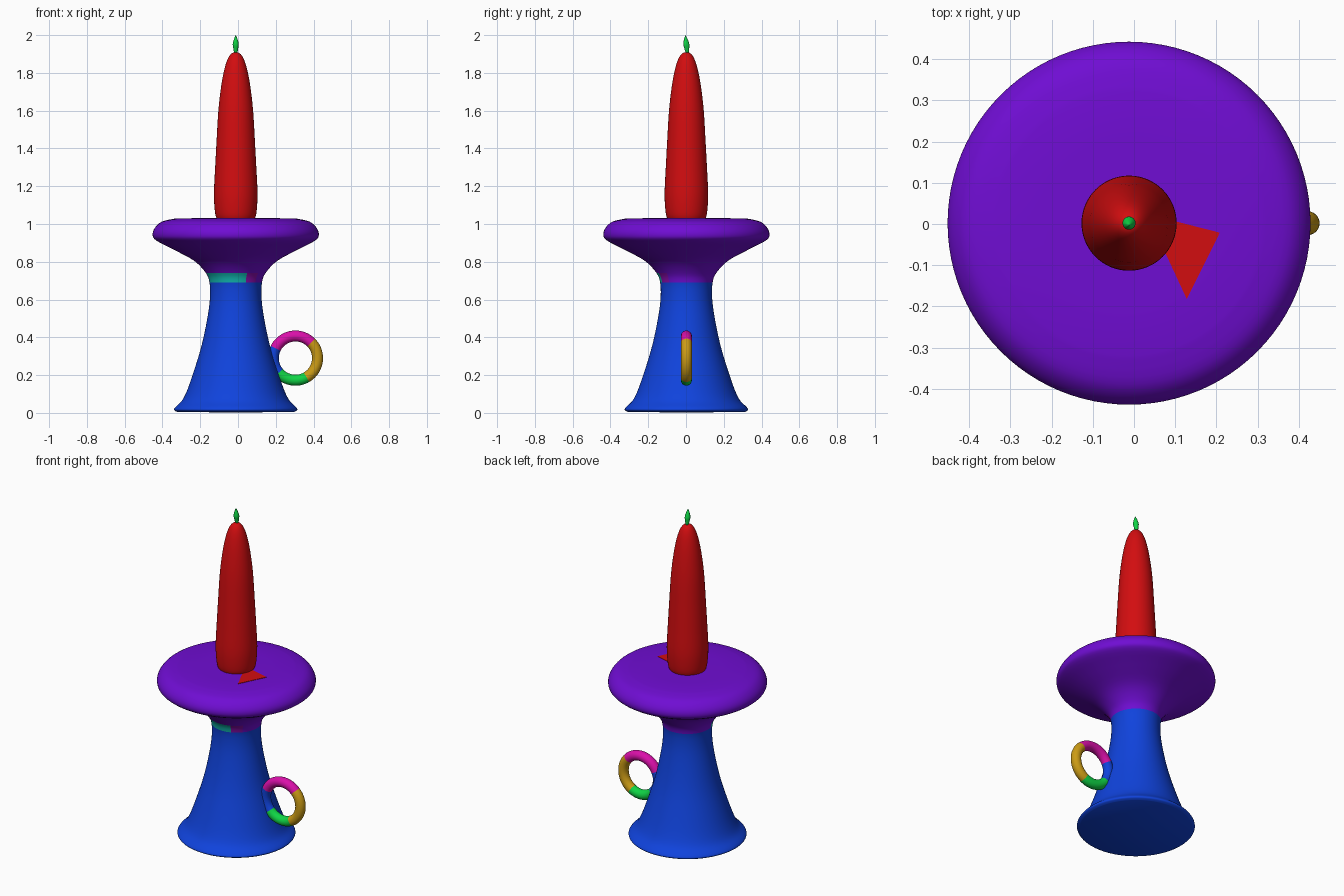
import bpy, bmesh, math
from mathutils import Vector

if "Cube" in bpy.data.objects:
    bpy.data.objects.remove(bpy.data.objects["Cube"])

AXIS = Vector((-0.012, 0.002, 0))


def material(name, rgb):
    m = bpy.data.materials.new(name)
    m.diffuse_color = (*rgb, 1)
    m.use_nodes = True
    m.node_tree.nodes["Principled BSDF"].inputs["Base Color"].default_value = (*rgb, 1)
    return m


BLUE = material("blue", (0.005, 0.056, 0.72))
PURPLE = material("purple", (0.16, 0.004, 0.65))
TEAL = material("teal", (0.006, 0.50, 0.45))
PLUM = material("plum", (0.26, 0.004, 0.42))
RED = material("red", (0.65, 0.004, 0.005))
GREEN = material("green", (0.005, 0.66, 0.06))
GOLD = material("gold", (0.60, 0.33, 0.008))
MAGENTA = material("magenta", (0.70, 0.005, 0.40))


def paint(obj, mats, rule):
    for m in mats:
        obj.data.materials.append(m)
    for p in obj.data.polygons:
        p.material_index = mats.index(rule(p.center))


def smooth(obj, angle=50):
    bpy.ops.object.select_all(action='DESELECT')
    obj.select_set(True)
    bpy.context.view_layer.objects.active = obj
    bpy.ops.object.shade_smooth_by_angle(angle=math.radians(angle))


def curve_through(pts, steps):
    """Smooth profile through (radius, height) points."""
    p = [Vector(q) for q in pts]
    p = [p[0]] + p + [p[-1]]
    out = []
    for a, b, c, d in zip(p, p[1:], p[2:], p[3:]):
        for i in range(steps):
            t = i / steps
            q = 0.5 * (2 * b + (c - a) * t + (2 * a - 5 * b + 4 * c - d) * t * t
                       + (3 * b - a - 3 * c + d) * t ** 3)
            out.append((max(q.x, 0), q.y))
    return out + [tuple(pts[-1])]


def lathe(name, profile, segments, mats, rule, location=AXIS):
    bm = bmesh.new()
    verts = [bm.verts.new((r, 0, z)) for r, z in profile]
    edges = [bm.edges.new(e) for e in zip(verts, verts[1:])]
    bmesh.ops.spin(bm, geom=verts + edges, cent=(0, 0, 0), axis=(0, 0, 1),
                   angle=math.tau, steps=segments)
    bmesh.ops.remove_doubles(bm, verts=bm.verts, dist=1e-5)
    bmesh.ops.recalc_face_normals(bm, faces=bm.faces)
    mesh = bpy.data.meshes.new(name)
    bm.to_mesh(mesh)
    bm.free()
    obj = bpy.data.objects.new(name, mesh)
    obj.location = location
    bpy.context.collection.objects.link(obj)
    paint(obj, mats, rule)
    smooth(obj)
    return obj


def holder_colour(c):
    if c.z < 0.69:
        return BLUE
    if c.z < 0.74:
        a = math.degrees(math.atan2(c.y, c.x)) % 360
        if 192 < a < 294:
            return TEAL
        if 294 < a < 320:
            return PLUM
    return PURPLE


# Flared foot, narrow neck and drip tray in one turned body
outline = curve_through([
    (0.31, 0.005), (0.326, 0.015), (0.32, 0.03), (0.285, 0.065), (0.257, 0.12),
    (0.222, 0.22), (0.188, 0.33), (0.164, 0.43), (0.144, 0.54), (0.136, 0.62),
    (0.139, 0.69), (0.158, 0.74), (0.22, 0.805), (0.33, 0.865), (0.42, 0.912),
    (0.44, 0.942), (0.428, 0.98), (0.39, 1.013), (0.32, 1.029)], 4)
lathe("candle_holder", [(0, 0.002)] + outline + [(0.2, 1.031), (0, 1.031)], 96,
      [BLUE, PURPLE, TEAL, PLUM], holder_colour)

# Tapered candle with a rounded tip
lathe("candle", [(0, 1.022)] + curve_through([
    (0.098, 1.022), (0.108, 1.05), (0.114, 1.11), (0.115, 1.18), (0.109, 1.3),
    (0.102, 1.43), (0.092, 1.6), (0.077, 1.73), (0.06, 1.82), (0.042, 1.875),
    (0.022, 1.903), (0, 1.91)], 4), 64, [RED], lambda c: RED)

# Small pointed flame, leaning slightly
flame = lathe("flame", curve_through([
    (0, 1.9), (0.009, 1.91), (0.013, 1.93), (0.016, 1.95), (0.012, 1.97),
    (0.005, 1.99), (0, 2.0)], 3), 16, [GREEN], lambda c: GREEN)
for v in flame.data.vertices:
    v.co.y -= 0.1 * (v.co.z - 1.95)


# Ring handle, coloured in four arcs
def ring_colour(c):
    a = math.degrees(math.atan2(c.y, c.x)) % 360
    if 45 <= a < 155:
        return MAGENTA
    if 155 <= a < 222:
        return BLUE
    if 222 <= a < 300:
        return GREEN
    return GOLD


bpy.ops.mesh.primitive_torus_add(major_radius=0.117, minor_radius=0.029,
                                 major_segments=96, minor_segments=24,
                                 location=(0.304, 0.002, 0.29),
                                 rotation=(math.pi / 2, 0, 0))
ring = bpy.context.object
ring.name = "ring_handle"
paint(ring, [MAGENTA, BLUE, GREEN, GOLD], ring_colour)
smooth(ring)

# Thin red wedge lying on the tray beside the candle
bm = bmesh.new()
corners = [(0.04, 0.022), (0.06, -0.1), (0.128, -0.182), (0.208, -0.021)]
corners[1] = (0.062, -0.04)
base = bm.faces.new([bm.verts.new((x, y, 1.029)) for x, y in corners])
top = bmesh.ops.extrude_face_region(bm, geom=[base])
bmesh.ops.translate(bm, vec=(0, 0, 0.004),
                    verts=[g for g in top["geom"] if isinstance(g, bmesh.types.BMVert)])
bmesh.ops.recalc_face_normals(bm, faces=bm.faces)
mesh = bpy.data.meshes.new("red_wedge")
bm.to_mesh(mesh)
bm.free()
mesh.materials.append(RED)
bpy.context.collection.objects.link(bpy.data.objects.new("red_wedge", mesh))
